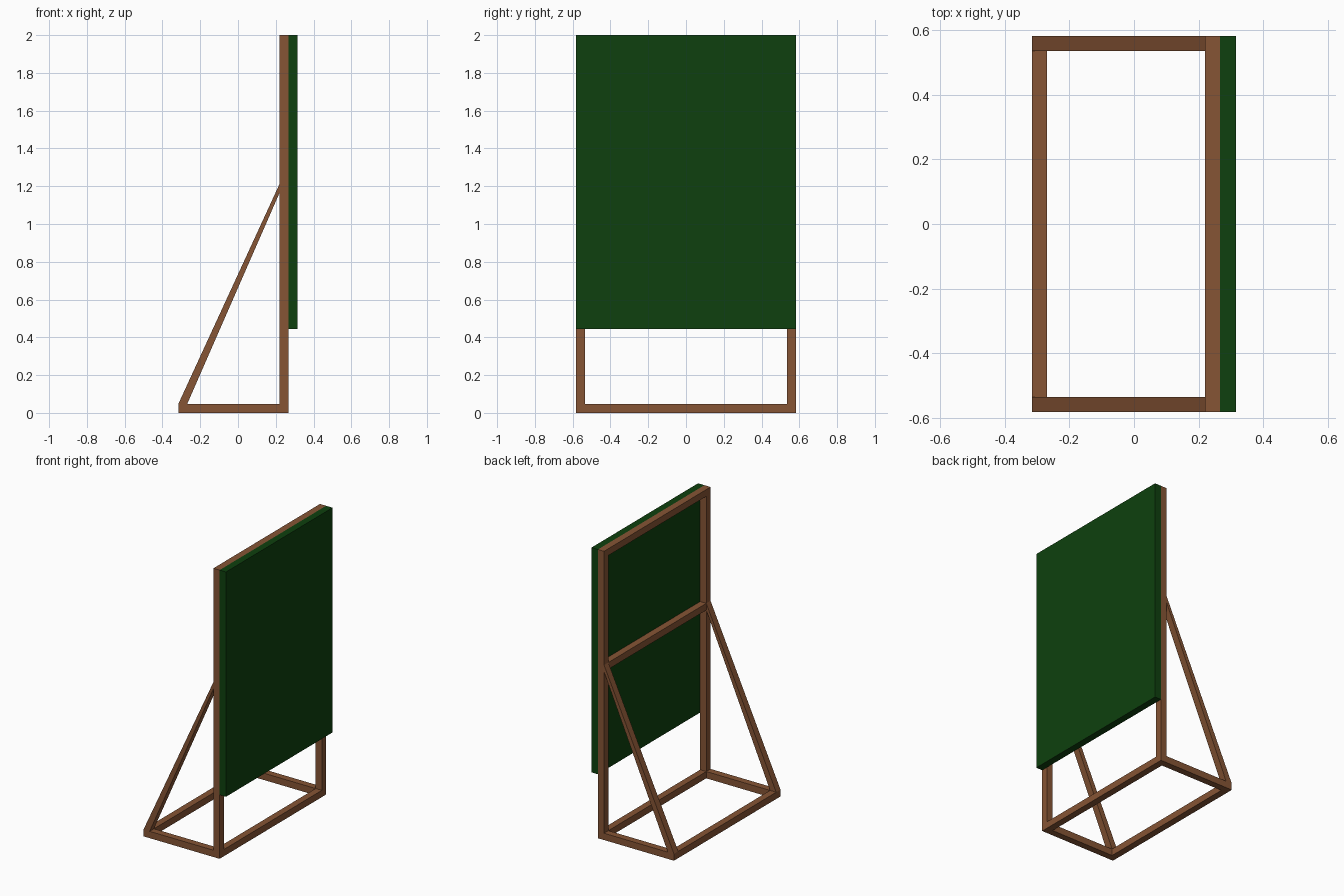
import bpy, bmesh

if "Cube" in bpy.data.objects:
    bpy.data.objects.remove(bpy.data.objects["Cube"])

T = 0.047                       # timber thickness
X0, X1, X2 = -0.316, 0.22, 0.267  # rear edge, post back, post front
W = 0.583                       # half width
MID = 1.165                     # middle rail underside


def material(name, color):
    m = bpy.data.materials.new(name)
    m.diffuse_color = (*color, 1)
    m.use_nodes = True
    m.node_tree.nodes["Principled BSDF"].inputs["Base Color"].default_value = m.diffuse_color
    return m


wood = material("brown_wood", (0.24, 0.09, 0.035))
green = material("green_panel", (0.0044, 0.051, 0.0044))


def prism(name, profile, y0, y1, mat):
    """Extrude an xz profile from y0 to y1."""
    bm = bmesh.new()
    face = bm.faces.new([bm.verts.new((x, y0, z)) for x, z in profile])
    ext = bmesh.ops.extrude_face_region(bm, geom=[face])
    verts = [v for v in ext["geom"] if isinstance(v, bmesh.types.BMVert)]
    bmesh.ops.translate(bm, verts=verts, vec=(0, y1 - y0, 0))
    bmesh.ops.recalc_face_normals(bm, faces=bm.faces)
    me = bpy.data.meshes.new(name)
    bm.to_mesh(me)
    bm.free()
    me.materials.append(mat)
    ob = bpy.data.objects.new(name, me)
    bpy.context.collection.objects.link(ob)
    return ob


def rect(x0, x1, z0, z1):
    return [(x0, z0), (x1, z0), (x1, z1), (x0, z1)]


# Side frames: post, base runner and tapering diagonal brace
for side, y0 in (("right", -W), ("left", W - T)):
    y1 = y0 + T
    prism(side + "_post", rect(X1, X2, 0, 2), y0, y1, wood)
    prism(side + "_base_runner", rect(X0, X1, 0, T), y0, y1, wood)
    brace = [(X0, T), (X0 + T, T), (X1, MID), (X1, MID + T)]
    prism(side + "_brace", brace, y0, y1, wood)

# Cross rails between the side frames
for name, x, z in (("rear_base_rail", X0, 0), ("front_base_rail", X1, 0),
                   ("middle_rail", X1, MID), ("top_rail", X1, 2 - T)):
    prism(name, rect(x, x + T, z, z + T), -W + T, W - T, wood)

# Display panel on the front of the posts
prism("board", rect(X2, 0.316, 0.443, 2), -W, W, green)
